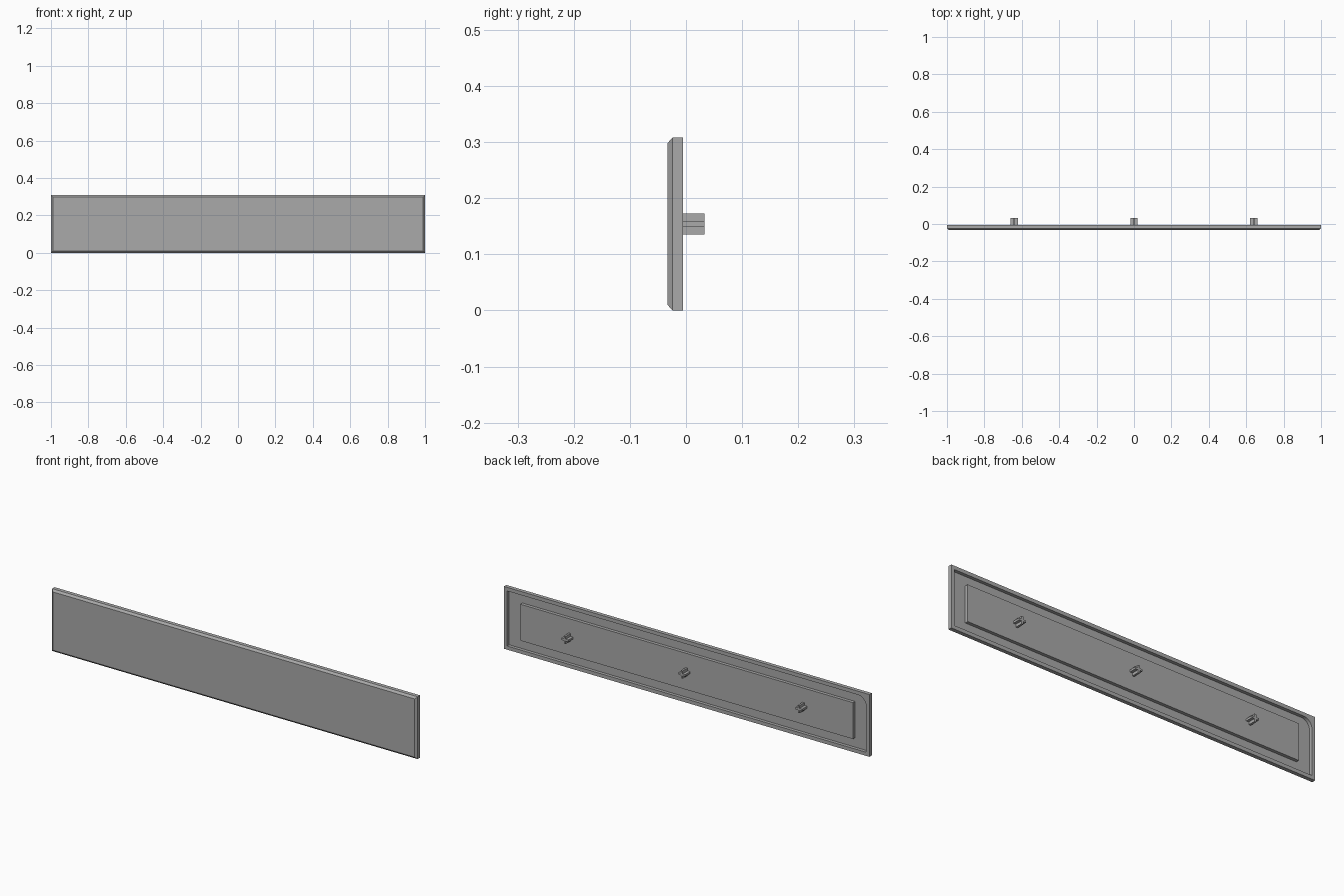
import bpy, bmesh
from mathutils import Vector

old = bpy.data.objects.get("Cube")
if old:
    bpy.data.objects.remove(old, do_unlink=True)

HEIGHT = 0.308
MID = HEIGHT / 2
FRONT, EDGE, FLOOR, BACK, TIP = -0.033, -0.024, -0.021, -0.005, 0.033
CHAMFER = 0.01
RIM = 0.018

grey = bpy.data.materials.new("plain grey")
grey.use_nodes = True
colour = (0.4, 0.4, 0.4, 1)
grey.diffuse_color = colour
grey.node_tree.nodes["Principled BSDF"].inputs["Base Color"].default_value = colour


def finish(name, bm):
    bmesh.ops.recalc_face_normals(bm, faces=bm.faces)
    mesh = bpy.data.meshes.new(name)
    bm.to_mesh(mesh)
    bm.free()
    mesh.materials.append(grey)
    obj = bpy.data.objects.new(name, mesh)
    bpy.context.collection.objects.link(obj)
    return obj


def extrude_outline(name, outline, y0, y1):
    """Extrude an x/z outline from y0 to y1."""
    bm = bmesh.new()
    face = bm.faces.new([bm.verts.new((x, y0, z)) for x, z in outline])
    new = bmesh.ops.extrude_face_region(bm, geom=[face])["geom"]
    verts = [v for v in new if isinstance(v, bmesh.types.BMVert)]
    bmesh.ops.translate(bm, verts=verts, vec=(0, y1 - y0, 0))
    return bm


def rectangle(half_x, half_z):
    return [(-half_x, MID - half_z), (half_x, MID - half_z),
            (half_x, MID + half_z), (-half_x, MID + half_z)]


# Board with a chamfered front edge
bm = extrude_outline("board", rectangle(1, MID), BACK, EDGE)
front = min(bm.faces, key=lambda f: f.calc_center_median().y)
front = bmesh.ops.extrude_face_region(bm, geom=[front])["geom"]
for v in front:
    if isinstance(v, bmesh.types.BMVert):
        v.co += Vector((-CHAMFER if v.co.x > 0 else CHAMFER, FRONT - EDGE,
                        -CHAMFER if v.co.z > MID else CHAMFER))
# drop the hidden face left between slab and chamfer
inner = [f for f in bm.faces if all(abs(v.co.y - EDGE) < 1e-5 for v in f.verts)]
bmesh.ops.delete(bm, geom=inner, context="FACES_ONLY")
board = finish("board", bm)

# Back recess, with one rounded upper corner
bm = extrude_outline("recess", rectangle(1 - RIM, MID - RIM), FLOOR, TIP)
corner = [e for e in bm.edges
          if all(v.co.x < 0 and v.co.z > MID for v in e.verts)]
bmesh.ops.bevel(bm, geom=corner, offset=0.045, segments=8, profile=0.5,
                affect="EDGES")
cutter = finish("recess_cutter", bm)
cutter.hide_render = True
cutter.hide_set(True)
cut = board.modifiers.new("recess", "BOOLEAN")
cut.operation = "DIFFERENCE"
cut.solver = "EXACT"
cut.object = cutter
bpy.context.view_layer.objects.active = board
bpy.ops.object.modifier_apply(modifier=cut.name)
bpy.data.objects.remove(cutter, do_unlink=True)

# Raised panel inside the recess
finish("back_panel", extrude_outline("panel", rectangle(0.91, 0.09), FLOOR, BACK))

# Cross-shaped mounting pegs
A, B = 0.019, 0.005
cross = [(B, A), (B, B), (A, B), (A, -B), (B, -B), (B, -A),
         (-B, -A), (-B, -B), (-A, -B), (-A, B), (-B, B), (-B, A)]
for side, x in (("right", -0.64), ("centre", 0), ("left", 0.64)):
    outline = [(x + dx, MID + dz) for dx, dz in cross]
    finish(side + "_peg", extrude_outline("peg", outline, BACK, TIP))
